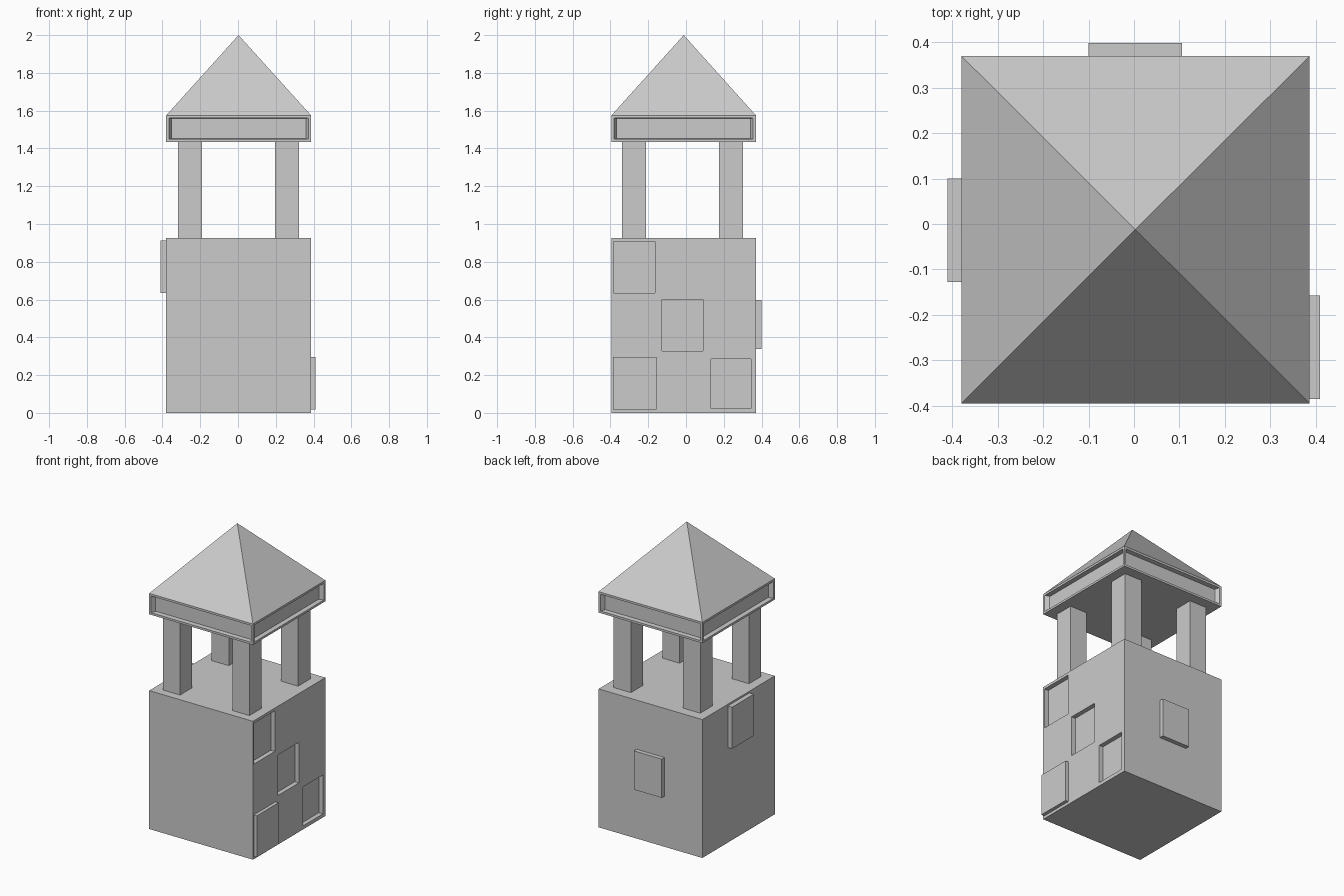
import bpy
import bmesh
from mathutils import Vector

old = bpy.data.objects.get("Cube")
if old:
    bpy.data.objects.remove(old, do_unlink=True)

stone = bpy.data.materials.new("grey stone")
stone.use_nodes = True
grey = (0.6, 0.6, 0.6, 1)
stone.diffuse_color = grey
stone.node_tree.nodes["Principled BSDF"].inputs["Base Color"].default_value = grey


def box(name, x, y, z, shape=None):
    """Box between (low, high) pairs; shape may refine the bmesh."""
    bm = bmesh.new()
    bmesh.ops.create_cube(bm, size=1)
    for v in bm.verts:
        v.co = [pair[0] if c < 0 else pair[1] for c, pair in zip(v.co, (x, y, z))]
    bm.normal_update()
    if shape:
        shape(bm)
    mesh = bpy.data.meshes.new(name)
    bm.to_mesh(mesh)
    bm.free()
    mesh.materials.append(stone)
    obj = bpy.data.objects.new(name, mesh)
    bpy.context.collection.objects.link(obj)
    return obj


LEFT, RIGHT, FRONT, BACK = 0.387, -0.38, -0.395, 0.37
WALL, EAVE, SLAB, APEX = 0.925, 1.435, 1.575, 2.0
DEPTH = 0.03

# Tower body with sunken stones on the left wall
body = box("tower_body", (RIGHT, LEFT), (FRONT, BACK), (0, WALL))
for y, z in [((-0.383, -0.163), (0.635, 0.907)),
             ((-0.128, 0.09), (0.328, 0.599)),
             ((0.133, 0.344), (0.024, 0.284))]:
    cutter = box("stone_cutter", (LEFT - DEPTH, LEFT + 0.1), y, z)
    cutter.hide_render = True
    mod = body.modifiers.new("sunken_stone", "BOOLEAN")
    mod.operation = "DIFFERENCE"
    mod.solver = "EXACT"
    mod.object = cutter
    bpy.context.view_layer.objects.active = body
    bpy.ops.object.modifier_apply(modifier=mod.name)
    bpy.data.objects.remove(cutter, do_unlink=True)

# Raised stones
box("left_stone", (LEFT - 0.01, 0.41), (-0.386, -0.157), (0.019, 0.296))
box("right_stone", (-0.411, RIGHT + 0.01), (-0.128, 0.1), (0.635, 0.913))
box("back_stone", (-0.1, 0.106), (BACK - 0.01, 0.399), (0.338, 0.597))

# Four pillars
for side, x in (("right", (-0.317, -0.19)), ("left", (0.196, 0.323))):
    for end, y in (("front", (-0.34, -0.213)), ("back", (0.174, 0.302))):
        box(f"{end}_{side}_pillar", x, y, (WALL, EAVE))


# Roof: framed eaves with sunken panels, top drawn up to a point
def shape_roof(bm):
    sides = [f for f in bm.faces if abs(f.normal.z) < 0.5]
    top = [f for f in bm.faces if f.normal.z > 0.5]
    bmesh.ops.inset_individual(bm, faces=sides, thickness=0.02)
    floors = bmesh.ops.extrude_discrete_faces(bm, faces=sides)["faces"]
    for f in floors:
        f.normal_update()
        centre, inward = f.calc_center_median(), f.normal * -DEPTH
        for v in f.verts:
            v.co = centre + (v.co - centre) * 0.96 + inward
    tip = bmesh.ops.poke(bm, faces=top)["verts"][0]
    tip.co = Vector((0.003, -0.012, APEX))


box("roof", (RIGHT, LEFT), (FRONT, BACK), (EAVE, SLAB), shape_roof)
